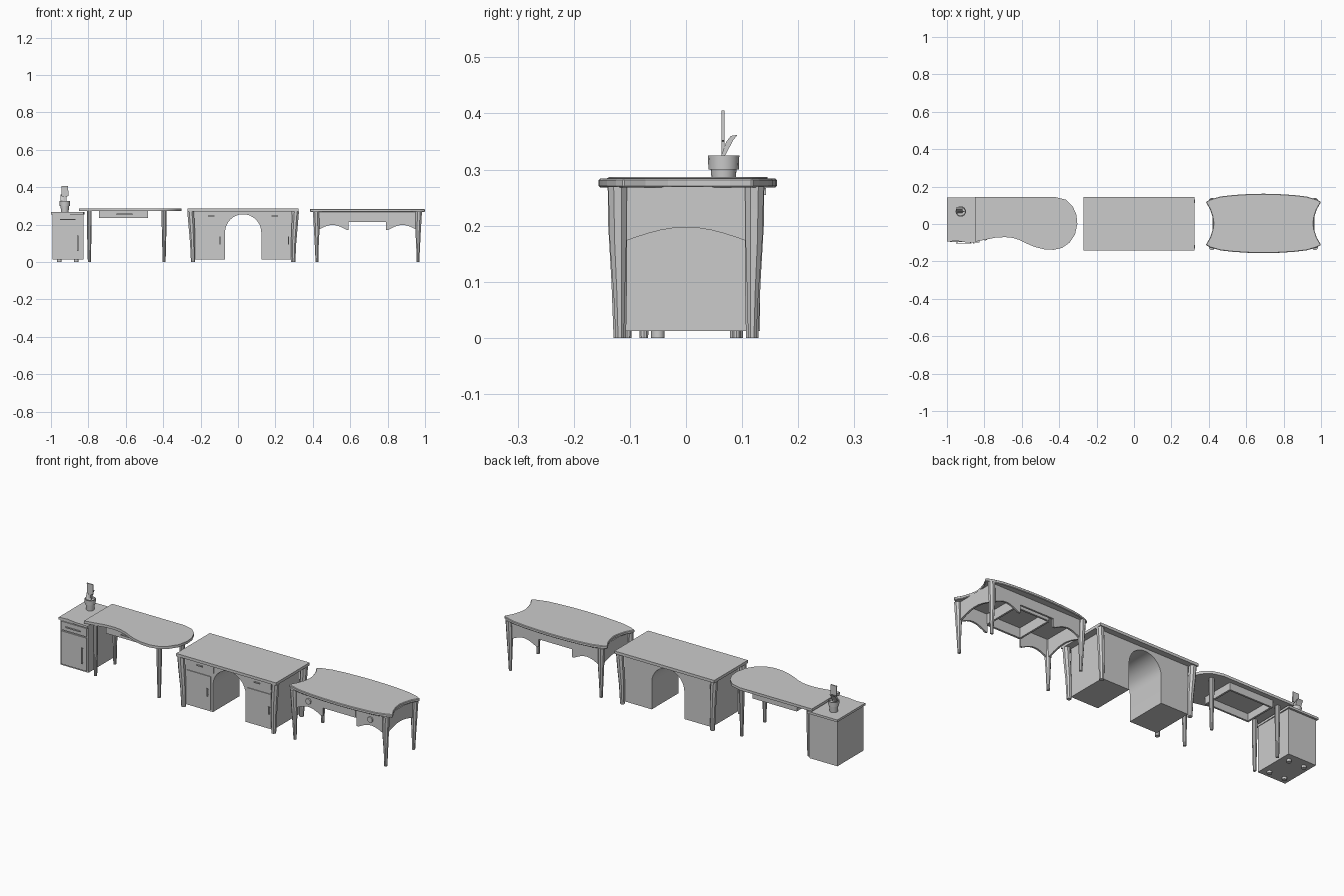
import bpy, bmesh, math
from mathutils import Vector

if "Cube" in bpy.data.objects:
    bpy.data.objects.remove(bpy.data.objects["Cube"])


def finish(name, bm, smooth=False):
    bmesh.ops.recalc_face_normals(bm, faces=bm.faces)
    me = bpy.data.meshes.new(name)
    bm.to_mesh(me)
    bm.free()
    ob = bpy.data.objects.new(name, me)
    bpy.context.collection.objects.link(ob)
    if smooth:
        bpy.context.view_layer.objects.active = ob
        ob.select_set(True)
        bpy.ops.object.shade_smooth_by_angle(angle=math.radians(35))
        ob.select_set(False)
    return ob


def prism(name, pts, lo, hi, axis, smooth=False):
    """Closed 2D profile extruded along an axis from lo to hi."""
    bm = bmesh.new()

    def at(p, t):
        return {'x': (t, p[0], p[1]), 'y': (p[0], t, p[1]), 'z': (p[0], p[1], t)}[axis]
    f = bm.faces.new([bm.verts.new(at(p, lo)) for p in pts])
    new = bmesh.ops.extrude_face_region(bm, geom=[f])['geom']
    off = Vector(at((0, 0), hi - lo))
    bmesh.ops.translate(bm, vec=off, verts=[v for v in new if isinstance(v, bmesh.types.BMVert)])
    # extrude leaves the start cap out, so make sure it is there
    if not any(all(abs((v.co - Vector(at((0, 0), lo)))['xyz'.index(axis)]) < 1e-6 for v in g.verts) for g in bm.faces):
        bm.faces.new([v for v in f.verts])
    return finish(name, bm, smooth)


def box(name, x0, x1, y0, y1, z0, z1):
    return prism(name, [(x0, y0), (x1, y0), (x1, y1), (x0, y1)], z0, z1, 'z')


def loft(name, rings, n=8, turn=0.0, smooth=True):
    """Rings of (x, y, z, radius) joined into a capped tube."""
    bm = bmesh.new()
    loops = [[bm.verts.new((x + r * math.cos(turn + math.tau * i / n),
                            y + r * math.sin(turn + math.tau * i / n), z)) for i in range(n)]
             for x, y, z, r in rings]
    for a, b in zip(loops, loops[1:]):
        for i in range(n):
            bm.faces.new((a[i], a[(i + 1) % n], b[(i + 1) % n], b[i]))
    bm.faces.new(loops[0])
    bm.faces.new(loops[-1])
    return finish(name, bm, smooth)


def handle(name, x, y, z, length, vertical=False):
    """Thin pull standing off the front on two posts."""
    h = length / 2
    dx, dz = (0.003, h) if vertical else (h, 0.003)
    box(name, x - dx, x + dx, y - 0.009, y - 0.005, z - dz, z + dz)
    for s in (-1, 1):
        px, pz = (x, z + s * (h - 0.006)) if vertical else (x + s * (h - 0.006), z)
        box(name + "_post", px - 0.002, px + 0.002, y - 0.006, y + 0.002, pz - 0.002, pz + 0.002)


# ---------- left: side cabinet ----------
box("cabinet_body", -0.993, -0.827, -0.09, 0.132, 0.012, 0.255)
prism("cabinet_top", [(-1, 0.143), (-1, -0.095), (-0.95, -0.09), (-0.9, -0.098),
                      (-0.825, -0.1), (-0.82, 0.143)], 0.255, 0.267, 'z')
box("cabinet_drawer_front", -0.985, -0.835, -0.096, -0.089, 0.205, 0.25)
box("cabinet_door", -0.985, -0.835, -0.096, -0.089, 0.02, 0.198)
handle("cabinet_drawer_pull", -0.91, -0.096, 0.228, 0.085)
handle("cabinet_door_pull", -0.857, -0.096, 0.1, 0.085, True)
for x in (-0.955, -0.865):
    for y in (-0.05, 0.09):
        loft("cabinet_foot", [(x, y, 0, 0.012), (x, y, 0.013, 0.012)], 12)

# potted plant
px, py = -0.926, 0.067
loft("plant_pot", [(px, py, 0.267, 0.02), (px, py, 0.3, 0.023), (px, py, 0.3, 0.027),
                   (px, py, 0.325, 0.028), (px, py, 0.325, 0.024), (px, py, 0.315, 0.023)], 16)
prism("tall_leaf", [(-0.932, 0.315), (-0.922, 0.315), (-0.92, 0.35), (-0.907, 0.352),
                    (-0.908, 0.405), (-0.944, 0.405), (-0.943, 0.352), (-0.934, 0.35)],
      0.063, 0.069, 'y')
prism("bent_leaf", [(0.06, 0.318), (0.072, 0.35), (0.08, 0.36), (0.092, 0.362),
                    (0.084, 0.352), (0.067, 0.32)], -0.95, -0.918, 'x')

# ---------- left: curved desk ----------
prism("curved_desk_top", [(-0.85, 0.145), (-0.85, -0.095), (-0.8, -0.085), (-0.74, -0.073),
      (-0.69, -0.07), (-0.65, -0.074), (-0.61, -0.086), (-0.57, -0.106), (-0.53, -0.123),
      (-0.48, -0.135), (-0.43, -0.138), (-0.385, -0.128), (-0.345, -0.1), (-0.315, -0.055),
      (-0.303, 0), (-0.308, 0.05), (-0.328, 0.095), (-0.365, 0.13), (-0.425, 0.145)],
      0.273, 0.287, 'z', True)
for x, y in ((-0.795, -0.075), (-0.795, 0.09), (-0.395, -0.105), (-0.395, 0.09)):
    loft("curved_desk_leg", [(x, y, 0, 0.008), (x, y, 0.08, 0.01), (x, y, 0.2, 0.013),
                             (x, y, 0.274, 0.013)], 10)
# open-bottomed drawer frame
for x in (-0.743, -0.491):
    box("curved_desk_drawer_side", x, x + 0.01, -0.05, 0.12, 0.235, 0.274)
box("curved_desk_drawer_front", -0.743, -0.481, -0.06, -0.05, 0.235, 0.274)
box("curved_desk_drawer_back", -0.733, -0.491, 0.11, 0.12, 0.235, 0.274)
handle("curved_desk_drawer_pull", -0.607, -0.06, 0.255, 0.085)

# ---------- middle: kneehole desk ----------
cx = 0.0275
box("kneehole_desk_top", cx - 0.297, cx + 0.297, -0.141, 0.145, 0.27, 0.285)
arch = [(cx - 0.097 * math.cos(math.pi * i / 16), 0.158 + 0.097 * math.sin(math.pi * i / 16))
        for i in range(17)]
prism("kneehole_desk_body", [(cx - 0.26, 0.27), (cx - 0.26, 0.012), (cx - 0.097, 0.012)] + arch +
      [(cx + 0.097, 0.012), (cx + 0.26, 0.012), (cx + 0.26, 0.27)], -0.113, 0.113, 'y', True)
for s in (-1, 1):
    for t in (-1, 1):
        loft("kneehole_desk_leg", [(cx + s * 0.268, t * 0.118, 0, 0.012),
             (cx + s * 0.27, t * 0.119, 0.1, 0.015), (cx + s * 0.276, t * 0.122, 0.2, 0.018),
             (cx + s * 0.281, t * 0.122, 0.27, 0.019)], 8, math.pi / 8)
    a, b = sorted((cx + s * 0.108, cx + s * 0.25))
    box("kneehole_door", a, b, -0.117, -0.112, 0.022, 0.2 - 0.0)
    c, d = sorted((cx + s * 0.09, cx + s * 0.25))
    box("kneehole_drawer_front", c, d, -0.117, -0.112, 0.223, 0.265)
    handle("kneehole_drawer_pull", (c + d) / 2, -0.117, 0.245, 0.035)
for x in (-0.097, 0.27):
    handle("kneehole_door_pull", x, -0.117, 0.115, 0.042, True)

# ---------- right: bow-shaped desk ----------
ox = 0.692
quarter = [(0.267, 0), (0.272, 0.035), (0.285, 0.075), (0.308, 0.115), (0.285, 0.128),
           (0.23, 0.144), (0.16, 0.152), (0.08, 0.157), (0, 0.159)]
half = quarter + [(-x, y) for x, y in quarter[-2::-1]]
outline = half + [(x, -y) for x, y in half[-2:0:-1]]
bow = prism("bow_desk_top", [(ox + x, 0.003 + y) for x, y in outline], 0.268, 0.284, 'z')
bev = bow.modifiers.new("edge", 'BEVEL')
bev.width = 0.003
bev.segments = 1
for s in (-1, 1):
    for t in (-1, 1):
        loft("bow_desk_leg", [(ox + s * 0.27, t * 0.118, 0, 0.008),
             (ox + s * 0.271, t * 0.119, 0.08, 0.011), (ox + s * 0.271, t * 0.121, 0.17, 0.016),
             (ox + s * 0.275, t * 0.122, 0.27, 0.018)], 8, math.pi / 8)
# front and back aprons: arched ends stepping up to the centre
right = [(0.1, 0.215), (0.1, 0.172)]
right += [(0.112 + 0.15 * i / 10, 0.172 + 0.026 * math.sin(math.pi * i / 10)) for i in range(11)]
right += [(0.272, 0.15), (0.272, 0.27)]
apron = [(ox + x, z) for x, z in right] + [(ox - x, z) for x, z in reversed(right)]
for y in (-0.124, 0.114):
    prism("bow_desk_apron", apron, y, y + 0.01, 'y', True)
side = [(-0.115, 0.27)] + [(-0.115 + 0.023 * i, 0.17 + 0.027 * math.sin(math.pi * i / 10))
                           for i in range(11)] + [(0.115, 0.27)]
for s in (-1, 1):
    a = ox + s * 0.268
    prism("bow_desk_side_apron", side, a - 0.005, a + 0.005, 'x', True)
    # drawer divider and round knob
    d = ox + s * 0.1
    box("bow_desk_divider", d - 0.005, d + 0.005, -0.115, 0.085, 0.215, 0.27)
    knob = [(ox + s * 0.184 + 0.015 * math.cos(math.tau * i / 14),
             0.23 + 0.015 * math.sin(math.tau * i / 14)) for i in range(14)]
    prism("bow_desk_knob", knob, -0.132, -0.122, 'y', True)
box("bow_desk_drawer_front", ox - 0.098, ox + 0.098, -0.129, -0.123, 0.218, 0.266)
box("bow_desk_drawer_back", ox - 0.1, ox + 0.1, 0.078, 0.088, 0.22, 0.27)
